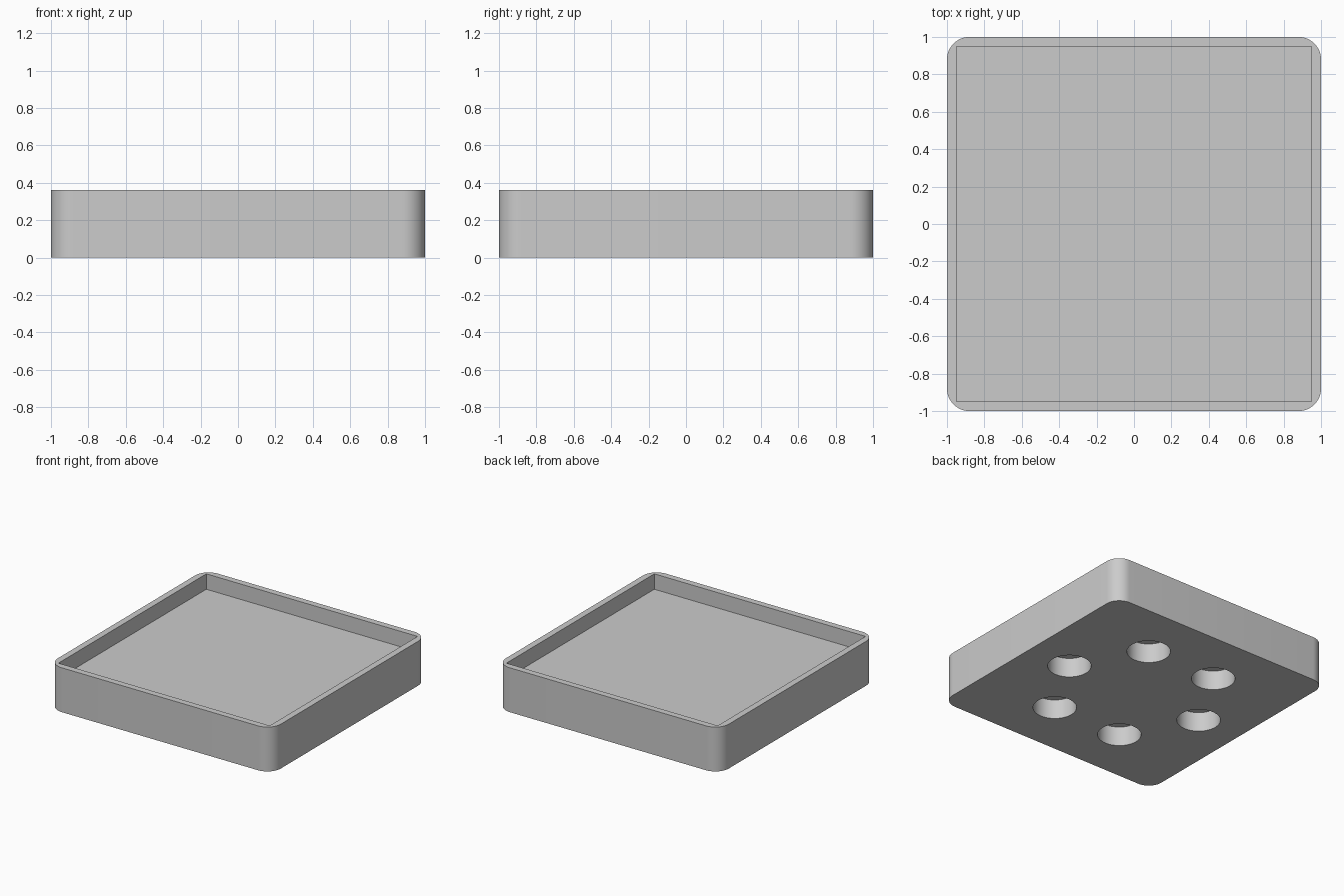
import bpy
import bmesh
from math import cos, sin, radians
from mathutils import Matrix, Vector

HEIGHT = 0.36
CORNER = 0.12
FLOOR = 0.235
INNER = 1.896
HOLE_RADIUS, HOLE_DEPTH, HOLE_RING = 0.16, 0.157, 0.62

cube = bpy.data.objects.get("Cube")
if cube:
    bpy.data.objects.remove(cube, do_unlink=True)

# Single plain grey
grey = bpy.data.materials.new("plain_grey")
grey.use_nodes = True
colour = (0.6, 0.6, 0.6, 1)
grey.diffuse_color = colour
grey.node_tree.nodes["Principled BSDF"].inputs["Base Color"].default_value = colour


def finish(name, bm):
    bmesh.ops.recalc_face_normals(bm, faces=bm.faces)
    mesh = bpy.data.meshes.new(name)
    bm.to_mesh(mesh)
    bm.free()
    mesh.materials.append(grey)
    obj = bpy.data.objects.new(name, mesh)
    bpy.context.collection.objects.link(obj)
    return obj


def box(bm, width, low, high):
    place = Matrix.Translation((0, 0, (low + high) / 2))
    scale = Matrix.Diagonal((width, width, high - low, 1))
    bmesh.ops.create_cube(bm, size=1, matrix=place @ scale)


# Solid block with rounded upright corners
bm = bmesh.new()
box(bm, 2, 0, HEIGHT)
upright = [e for e in bm.edges
           if abs(e.verts[0].co.z - e.verts[1].co.z) > HEIGHT / 2]
bmesh.ops.bevel(bm, geom=upright, offset=CORNER, segments=12,
                profile=0.5, affect='EDGES')
tray = finish("tray", bm)

# Square recess in the top
bm = bmesh.new()
box(bm, INNER, FLOOR, HEIGHT + 0.2)
recess = finish("recess_cutter", bm)

# Ring of six blind round holes in the underside
bm = bmesh.new()
for i in range(6):
    a = radians(60 * i)
    centre = Vector((HOLE_RING * cos(a), HOLE_RING * sin(a), HOLE_DEPTH - 0.2))
    bmesh.ops.create_cone(bm, cap_ends=True, segments=64,
                          radius1=HOLE_RADIUS, radius2=HOLE_RADIUS,
                          depth=0.4, matrix=Matrix.Translation(centre))
holes = finish("hole_cutter", bm)

# Cut, then drop the cutters
bpy.ops.object.select_all(action='DESELECT')
tray.select_set(True)
bpy.context.view_layer.objects.active = tray
for cutter in (recess, holes):
    cutter.hide_render = True
    mod = tray.modifiers.new(cutter.name, 'BOOLEAN')
    mod.operation = 'DIFFERENCE'
    mod.solver = 'EXACT'
    mod.object = cutter
    bpy.ops.object.modifier_apply(modifier=mod.name)
    bpy.data.objects.remove(cutter, do_unlink=True)

bpy.ops.object.shade_smooth_by_angle(angle=radians(30))
